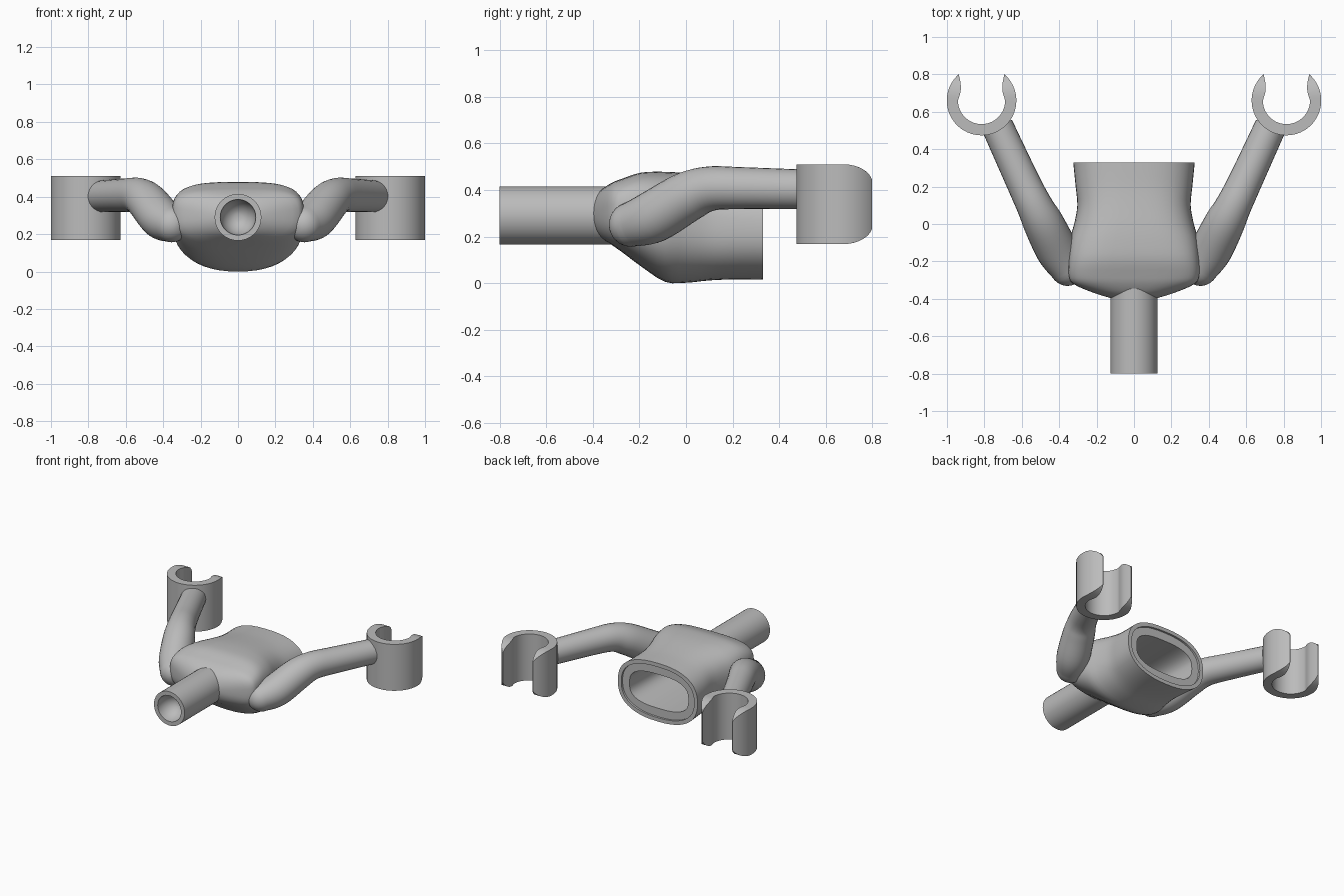
import bpy, bmesh, math
from mathutils import Vector

cube = bpy.data.objects.get("Cube")
if cube:
    bpy.data.objects.remove(cube, do_unlink=True)

grey = bpy.data.materials.new("plain_grey")
grey.use_nodes = True
COLOUR = (0.5, 0.5, 0.5, 1)
grey.diffuse_color = COLOUR
grey.node_tree.nodes["Principled BSDF"].inputs["Base Color"].default_value = COLOUR


def smooth_path(keys, steps):
    """Catmull-Rom interpolation through tuples of any length."""
    keys = [Vector(k) for k in keys]
    out = []
    for i in range(len(keys) - 1):
        a, b, c, d = (keys[max(0, i - 1)], keys[i], keys[i + 1],
                      keys[min(len(keys) - 1, i + 2)])
        for s in range(steps):
            t = s / steps
            out.append(0.5 * (2 * b + (c - a) * t + (2 * a - 5 * b + 4 * c - d) * t ** 2
                              + (3 * b - a - 3 * c + d) * t ** 3))
    return out + [keys[-1]]


def loft(name, rings, angle=40, mirrored=False):
    """Skin equal-length closed rings and cap both ends."""
    bm = bmesh.new()
    loops = [[bm.verts.new(p) for p in ring] for ring in rings]
    n = len(loops[0])
    for a, b in zip(loops, loops[1:]):
        for i in range(n):
            j = (i + 1) % n
            bm.faces.new((a[i], a[j], b[j], b[i]))
    bm.faces.new(loops[0][::-1])
    bm.faces.new(loops[-1])
    bmesh.ops.recalc_face_normals(bm, faces=bm.faces)
    mesh = bpy.data.meshes.new(name)
    bm.to_mesh(mesh)
    bm.free()
    mesh.materials.append(grey)
    ob = bpy.data.objects.new(name, mesh)
    bpy.context.collection.objects.link(ob)
    bpy.ops.object.select_all(action='DESELECT')
    ob.select_set(True)
    bpy.context.view_layer.objects.active = ob
    bpy.ops.object.shade_smooth_by_angle(angle=math.radians(angle))
    if mirrored:
        ob.modifiers.new("Mirror", 'MIRROR').use_mirror_merge = False


def body_ring(y, half_w, bottom, top, top_power, low_power, n=48):
    """Superellipse section with separate squareness above and below."""
    mid, half_h = (bottom + top) / 2, (top - bottom) / 2
    ring = []
    for i in range(n):
        a = math.tau * i / n
        c, s = math.cos(a), math.sin(a)
        p = 2 / (top_power if s > 0 else low_power)
        ring.append((math.copysign(abs(c) ** p, c) * half_w, y,
                     mid + math.copysign(abs(s) ** p, s) * half_h))
    return ring


# Torso: rounded shoulders tapering to an open waist with a stepped socket
sections = [  # y, half width, bottom, top, upper and lower squareness
    (-0.40, 0.11, 0.24, 0.35, 2.2, 2.2),
    (-0.37, 0.21, 0.20, 0.395, 2.6, 2.4),
    (-0.32, 0.325, 0.165, 0.43, 3.4, 2.8),
    (-0.27, 0.35, 0.13, 0.45, 3.8, 2.9),
    (-0.19, 0.352, 0.07, 0.475, 3.7, 2.6),
    (-0.09, 0.345, 0.006, 0.478, 3.3, 2.3),
    (0.0, 0.32, 0.002, 0.472, 3.0, 2.3),
    (0.10, 0.303, 0.012, 0.46, 2.8, 2.4),
    (0.20, 0.312, 0.016, 0.45, 2.6, 2.4),
    (0.33, 0.325, 0.015, 0.445, 2.5, 2.4),
]
torso = [body_ring(*s) for s in smooth_path(sections, 3)]
torso += [body_ring(0.33, 0.297, 0.043, 0.417, 2.5, 2.4),
          body_ring(0.315, 0.297, 0.043, 0.417, 2.5, 2.4),
          body_ring(0.315, 0.24, 0.105, 0.355, 2.8, 2.8),
          body_ring(-0.08, 0.225, 0.115, 0.345, 2.8, 2.8)]
loft("torso", torso)

# Neck: straight post with a dished end
NECK_Z = 0.29
profile = [(-0.30, 0.125), (-0.80, 0.125), (-0.80, 0.095)]
for i in range(1, 8):
    a = math.pi / 2 * i / 8
    profile.append((-0.80 + 0.12 * math.sin(a), 0.095 * math.cos(a)))
loft("neck", [[(r * math.cos(math.tau * i / 40), y, NECK_Z + r * math.sin(math.tau * i / 40))
               for i in range(40)] for y, r in profile])

# Arms: bent tubes with a domed shoulder, ending in the wall of the hand
arm_keys = [  # x, y, z, radius
    (0.355, -0.235, 0.252, 0.096),
    (0.412, -0.14, 0.285, 0.112),
    (0.482, 0.0, 0.368, 0.108),
    (0.533, 0.10, 0.405, 0.096),
    (0.598, 0.235, 0.408, 0.09),
    (0.73, 0.522, 0.402, 0.085),
]
path = smooth_path(arm_keys, 5)
centres = [p.to_3d() for p in path]
arm = []


def tube_ring(centre, direction, radius, n=28):
    side = direction.cross(Vector((0, 0, 1))).normalized()
    up = side.cross(direction).normalized()
    return [centre + radius * (side * math.cos(math.tau * i / n) + up * math.sin(math.tau * i / n))
            for i in range(n)]


start = (centres[1] - centres[0]).normalized()
radius = path[0][3]
for i in range(1, 7):
    a = math.pi / 2 * i / 7
    arm.append(tube_ring(centres[0] - start * radius * math.cos(a), start, radius * math.sin(a)))
for i, p in enumerate(path):
    ahead, behind = centres[min(i + 1, len(path) - 1)], centres[max(i - 1, 0)]
    arm.append(tube_ring(centres[i], (ahead - behind).normalized(), p[3]))
loft("arm", arm, mirrored=True)

# Hands: open clips whose finger tips are rounded in height
HAND = Vector((0.815, 0.66))
OUTER, INNER, TIP = 0.186, 0.126, 48


def hand_section(outer, inner):
    def trim(y):
        t = min(max((y - 0.675) / 0.127, 0), 1)
        return 0.085 * (1 - math.sqrt(1 - t * t))
    return [(p.x, p.y, z) for p, z in
            ((outer, 0.168 + trim(outer.y)), (outer, 0.51 - trim(outer.y)),
             (inner, 0.51 - trim(inner.y)), (inner, 0.168 + trim(inner.y)))]


def polar(r, deg):
    return HAND + r * Vector((math.cos(math.radians(deg)), math.sin(math.radians(deg))))


# inner edge of each finger runs nearly straight, flaring out at the tip
finger = smooth_path([(0.126, 0.0), (0.112, 0.05), (0.112, 0.09), (0.121, 0.138)], 4)[::-1]
last = len(finger) - 1
left, right = [], []
for i, f in enumerate(finger):
    deg = TIP * (1 - i / last)
    right.append(hand_section(polar(OUTER, deg), HAND + f))
    left.append(hand_section(polar(OUTER, 180 - deg), HAND + Vector((-f.x, f.y))))
palm = [hand_section(polar(OUTER, -d), polar(INNER, -d)) for d in range(6, 180, 6)]
loft("hand", right + palm + left[::-1], angle=35, mirrored=True)
